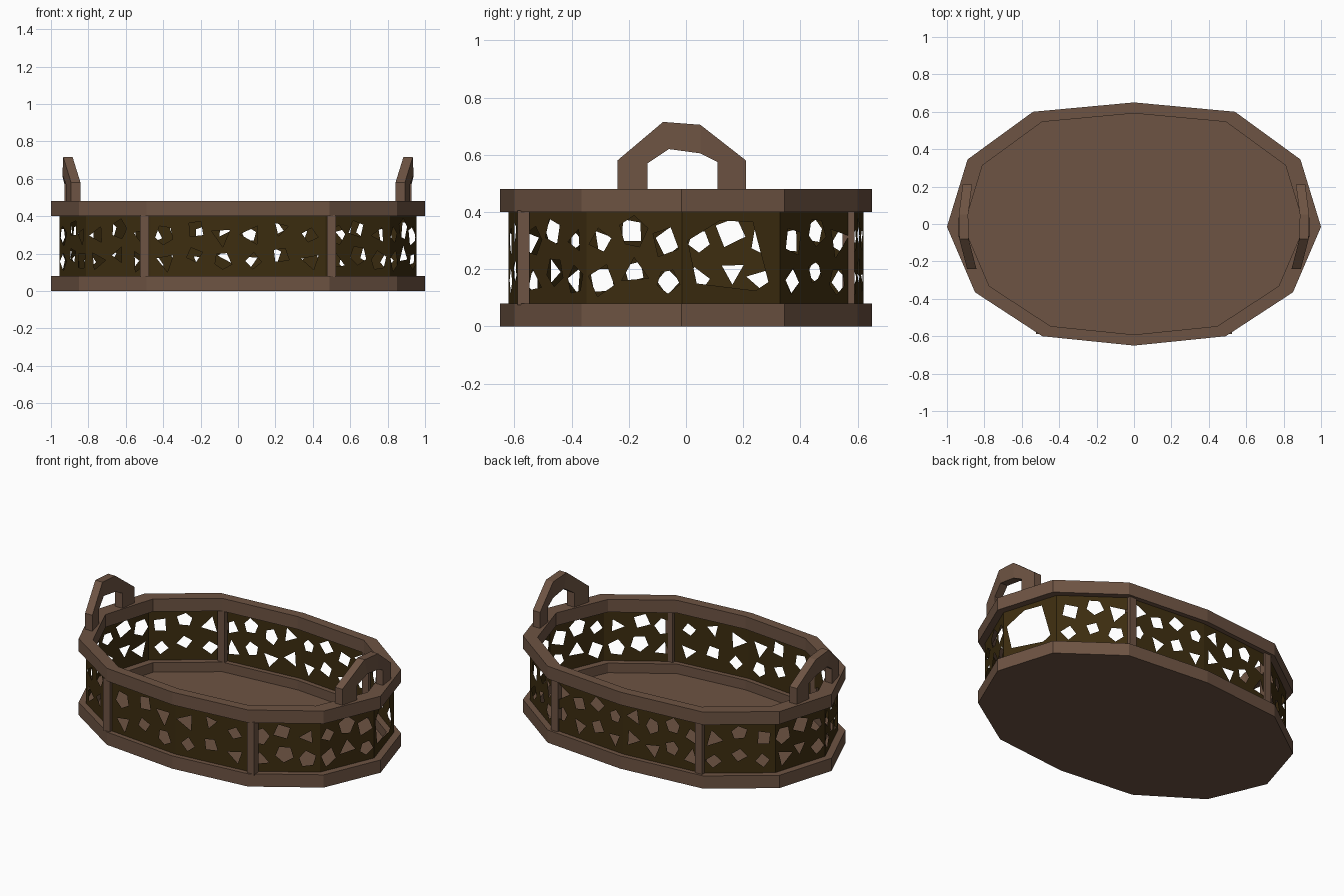
import bpy, bmesh, math, random
from mathutils import Vector
from mathutils.geometry import tessellate_polygon

if "Cube" in bpy.data.objects:
    bpy.data.objects.remove(bpy.data.objects["Cube"])

random.seed(7)


def material(name, rgb):
    m = bpy.data.materials.new(name)
    m.diffuse_color = (*rgb, 1)
    m.use_nodes = True
    m.node_tree.nodes["Principled BSDF"].inputs["Base Color"].default_value = m.diffuse_color
    return m


WOOD = material("brown wood", (0.155, 0.088, 0.056))
PANEL = material("dark olive panel", (0.046, 0.026, 0.005))

# Twelve-sided outline of the basket: right half, back to front, then mirrored
HALF = [(0, .65), (.54, .60), (.89, .345), (1, -.015), (.85, -.365), (.49, -.60), (0, -.65)]
OUTLINE = HALF + [(-x, y) for x, y in HALF[-2:0:-1]]
N = len(OUTLINE)
INNER, WALL = 0.91, 0.955
FLOOR_Z = 0.02
LOW, HIGH = 0.08, 0.40          # bottom and top of the pierced wall


def make(name, verts, faces, mat, fix_normals=True):
    mesh = bpy.data.meshes.new(name)
    mesh.from_pydata(verts, [], faces)
    mesh.materials.append(mat)
    if fix_normals:
        bm = bmesh.new()
        bm.from_mesh(mesh)
        bmesh.ops.recalc_face_normals(bm, faces=bm.faces)
        bm.to_mesh(mesh)
        bm.free()
    ob = bpy.data.objects.new(name, mesh)
    bpy.context.collection.objects.link(ob)
    return ob


def swept_outline(name, section, closed):
    """Stack scaled copies of the outline; join the ends or cap them."""
    verts = [(x * s, y * s, z) for s, z in section for x, y in OUTLINE]
    k = len(section)
    faces = []
    for r in range(k if closed else k - 1):
        a, b = r * N, (r + 1) % k * N
        faces += [(a + i, a + (i + 1) % N, b + (i + 1) % N, b + i) for i in range(N)]
    if not closed:
        faces += [tuple(range(N)), tuple(range((k - 1) * N, k * N))]
    return make(name, verts, faces, WOOD)


# Tray base with a raised lip, and the top rim
swept_outline("base_tray", [(1, 0), (1, LOW), (INNER, LOW), (INNER, FLOOR_Z)], False)
swept_outline("top_rim", [(1, HIGH), (1, .48), (INNER, .48), (INNER, HIGH)], True)


def shard(cx, cz, r):
    """Irregular three to five sided hole."""
    n = random.choice((3, 4, 4, 5))
    turn = random.uniform(0, math.tau)
    r *= 1.1 if n == 3 else 1
    return [(cx + r * random.uniform(.8, 1.1) * math.cos(turn + math.tau * i / n),
             cz + r * random.uniform(.8, 1.1) * math.sin(turn + math.tau * i / n))
            for i in range(n)]


def shard_rows(length):
    """Two staggered rows of shard holes along a panel."""
    cols = max(2, round(length / .14))
    w = length / cols
    holes = []
    for c in range(cols):
        shift = .022 if c % 2 else -.012
        for z in (.17, .31):
            holes.append(shard((c + .5) * w + random.uniform(-.008, .008),
                               z + shift, random.uniform(.042, .058)))
    return holes


# Thin pierced wall, one flat panel for each side of the outline
BIG_HOLE = [(.12, .155), (.25, .125), (.85, .15), (.94, .30), (.61, .37), (.28, .365)]
verts, faces = [], []
for i in range(N):
    p, q = (Vector(OUTLINE[j % N]) * WALL for j in (i, i + 1))
    length = (q - p).length
    loops = [[(0, LOW), (length, LOW), (length, HIGH), (0, HIGH)]]
    if i == 2:                    # the back right end has one large opening
        loops.append([(u * length, z) for u, z in BIG_HOLE])
    else:
        loops += shard_rows(length)
    tris = tessellate_polygon([[Vector((u, z, 0)) for u, z in lp] for lp in loops])
    start = len(verts)
    for u, z in (pt for lp in loops for pt in lp):
        xy = p.lerp(q, u / length)
        verts.append((xy.x, xy.y, z))
    mid = (p + q) / 2
    for t in tris:                # turn every triangle to face outwards
        t = [start + k for k in t]
        a, b, c = (Vector(verts[k]) for k in t)
        if (b - a).cross(c - a).dot(Vector((mid.x, mid.y, 0))) < 0:
            t.reverse()
        faces.append(tuple(t))
make("pierced_wall", verts, faces, PANEL, False)

# Four upright posts between base and rim
for side, sx in (("right", 1), ("left", -1)):
    for end, sy in (("front", -1), ("back", 1)):
        bpy.ops.mesh.primitive_cube_add(size=1, location=(sx * .5, sy * .568, .24))
        post = bpy.context.object
        post.name = f"{side}_{end}_post"
        post.scale = (.048, .042, .33)
        post.data.materials.append(WOOD)

# Arched handles that bend with the ends of the rim: (y, z) outer and inner arch
ARCH_OUT = [(-.24, .475), (-.24, .58), (-.08, .715), (.05, .705), (.21, .58), (.21, .475)]
ARCH_IN = [(-.135, .475), (-.135, .57), (-.06, .62), (.05, .605), (.11, .575), (.11, .475)]


def handle_x(y):
    return .922 - (.26 * (-.03 - y) if y < -.03 else .13 * (y + .03))


for side, sx in (("right", 1), ("left", -1)):
    verts = [(sx * (handle_x(y) + dx), y, z)
             for dx in (-.025, .025) for arch in (ARCH_OUT, ARCH_IN) for y, z in arch]
    faces = []
    for i in range(5):
        for a, b in ((0, 6), (12, 18), (0, 12), (6, 18)):
            faces.append((a + i, a + i + 1, b + i + 1, b + i))
    faces += [(0, 6, 18, 12), (5, 11, 23, 17)]
    make(f"{side}_handle", verts, faces, WOOD)
